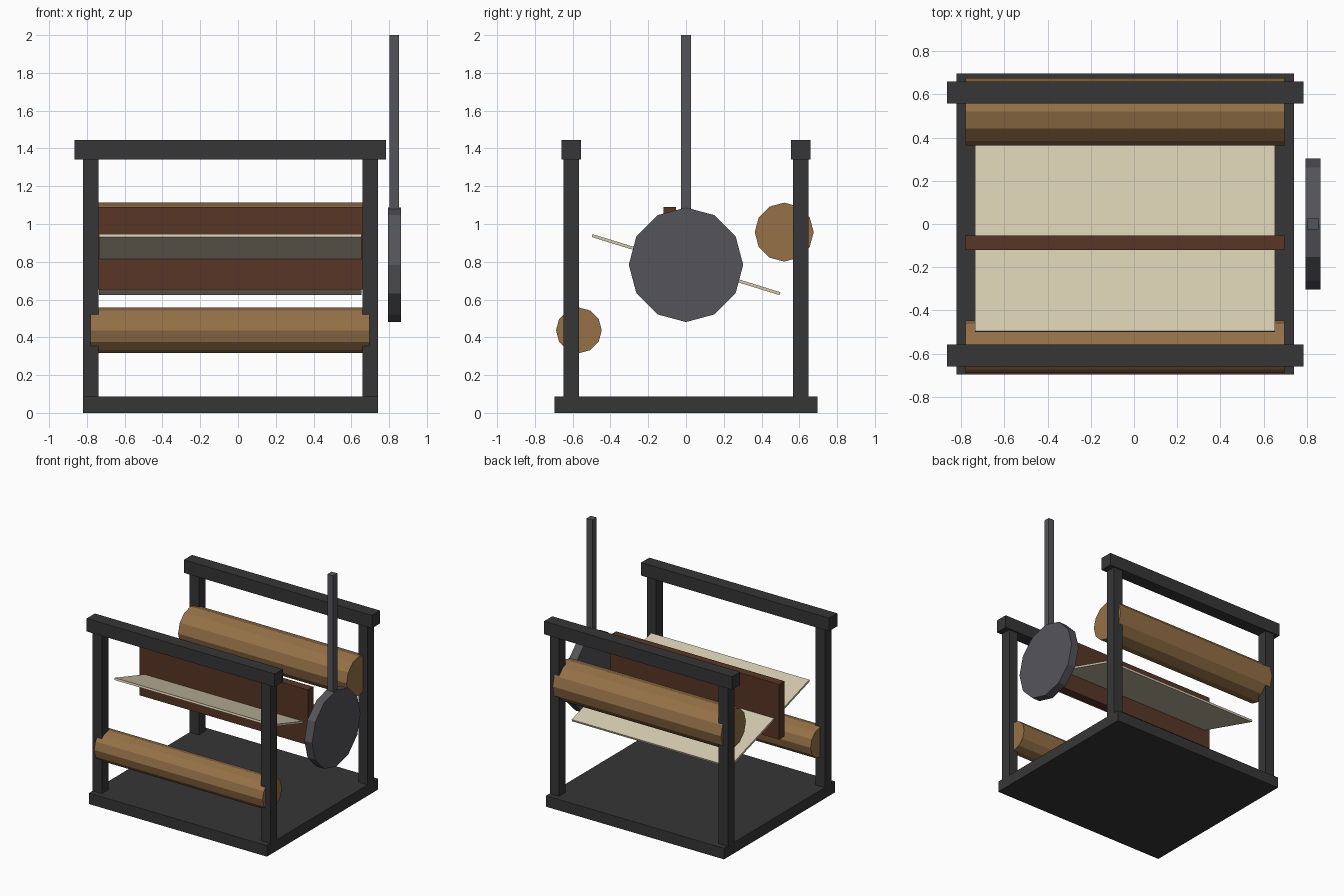
import bpy
import math

if "Cube" in bpy.data.objects:
    bpy.data.objects.remove(bpy.data.objects["Cube"])


def linear(c):
    c /= 255
    return c / 12.92 if c <= 0.04045 else ((c + 0.055) / 1.055) ** 2.4


def material(name, r, g, b):
    m = bpy.data.materials.new(name)
    m.diffuse_color = (linear(r), linear(g), linear(b), 1)
    m.use_nodes = True
    m.node_tree.nodes["Principled BSDF"].inputs["Base Color"].default_value = m.diffuse_color
    return m


CHARCOAL = material("charcoal frame", 54, 54, 54)
STEEL = material("grey steel", 85, 85, 90)
WOOD = material("light wood", 150, 113, 72)
DARK_WOOD = material("dark wood", 88, 54, 38)
CLOTH = material("cream cloth", 212, 202, 175)


def box(name, x, y, z, mat, tilt=0):
    """Box from (min, max) ranges, optionally tilted about x."""
    bpy.ops.mesh.primitive_cube_add(size=1, location=[sum(r) / 2 for r in (x, y, z)])
    ob = bpy.context.object
    ob.name = name
    ob.scale = [r[1] - r[0] for r in (x, y, z)]
    ob.rotation_euler.x = tilt
    ob.data.materials.append(mat)
    return ob


def roller(name, x, y, z, radius, mat):
    """Twelve-sided cylinder lying along x, with a corner pointing up."""
    bpy.ops.mesh.primitive_cylinder_add(
        vertices=12, radius=radius, depth=x[1] - x[0],
        location=(sum(x) / 2, y, z), rotation=(0, math.pi / 2, 0))
    ob = bpy.context.object
    ob.name = name
    ob.data.materials.append(mat)
    return ob


# Base and upright frames
box("base", (-0.82, 0.74), (-0.695, 0.695), (0, 0.087), CHARCOAL)
for side, y in (("front", -0.608), ("back", 0.608)):
    for hand, x in (("left", -0.78), ("right", 0.699)):
        box(f"{side}_{hand}_post", (x - 0.041, x + 0.041), (y - 0.041, y + 0.041),
            (0.08, 1.35), CHARCOAL)
    box(f"{side}_top_beam", (-0.865, 0.783), (y - 0.051, y + 0.051),
        (1.342, 1.445), CHARCOAL)

# Beams that carry the cloth
roller("front_roller", (-0.78, 0.697), -0.567, 0.437, 0.121, WOOD)
roller("back_roller", (-0.78, 0.697), 0.52, 0.957, 0.156, WOOD)

# Upright board and the tilted cloth sheet passing through it
box("upright_board", (-0.78, 0.697), (-0.12, -0.053), (0.653, 1.09), DARK_WOOD)
box("cloth_sheet", (-0.735, 0.653), (-0.52, 0.52), (0.777, 0.793), CLOTH,
    tilt=math.radians(-17.2))

# Side wheel with its tall handle
roller("side_wheel", (0.794, 0.862), 0, 0.784, 0.303, STEEL)
box("wheel_handle", (0.803, 0.853), (-0.026, 0.026), (0.785, 2.0), STEEL)
